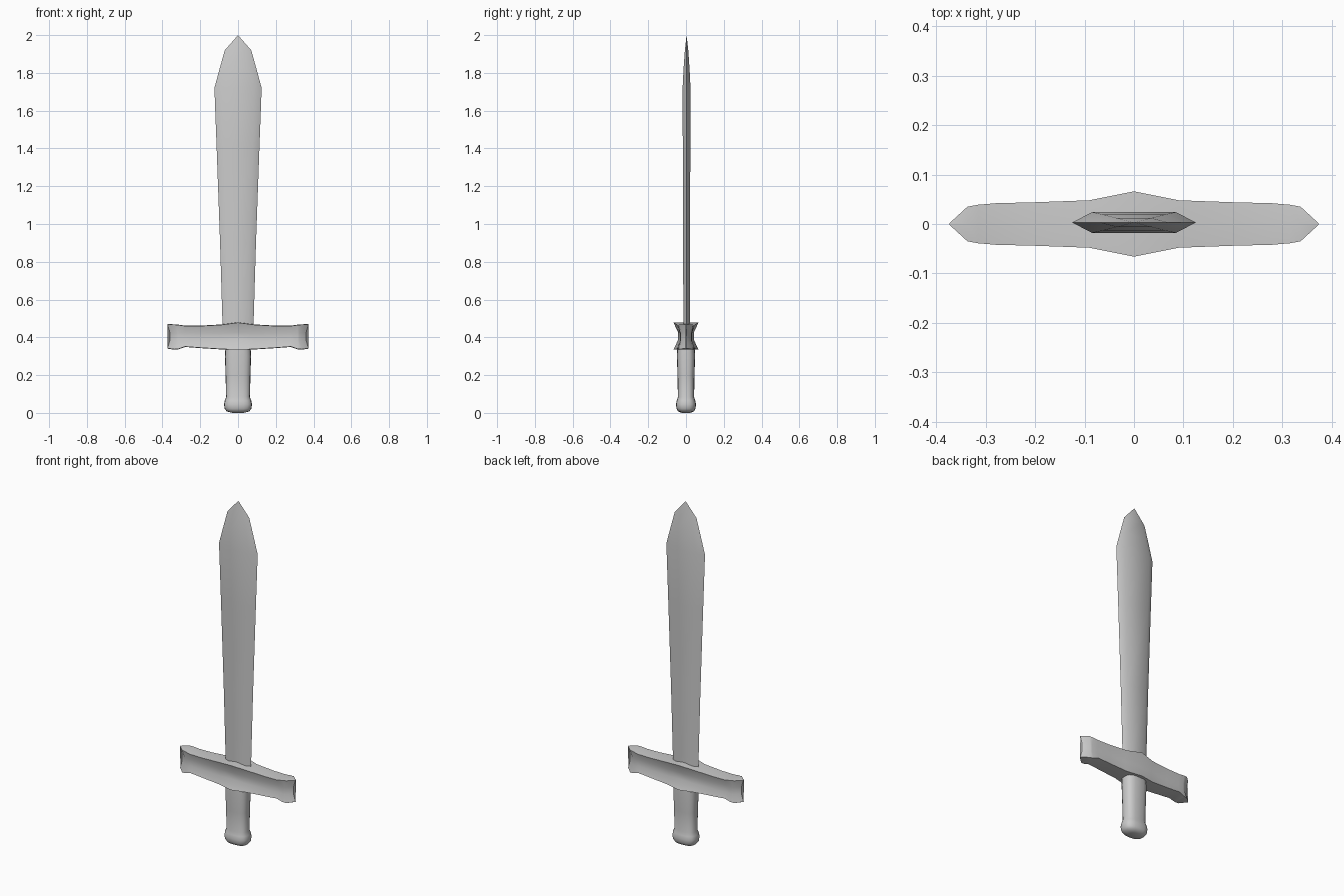
import bpy, bmesh, math

cube = bpy.data.objects.get("Cube")
if cube:
    bpy.data.objects.remove(cube, do_unlink=True)

steel = bpy.data.materials.new("plain_grey")
steel.use_nodes = True
grey = (0.6, 0.6, 0.6, 1)
steel.diffuse_color = grey
steel.node_tree.nodes["Principled BSDF"].inputs["Base Color"].default_value = grey


def loft(name, rings, angle):
    """Skin a list of equal-length closed rings and cap both ends."""
    bm = bmesh.new()
    loops = [[bm.verts.new(p) for p in ring] for ring in rings]
    n = len(loops[0])
    for a, b in zip(loops, loops[1:]):
        for i in range(n):
            j = (i + 1) % n
            bm.faces.new((a[i], a[j], b[j], b[i]))
    bm.faces.new(loops[0])
    bm.faces.new(loops[-1])
    bmesh.ops.remove_doubles(bm, verts=bm.verts, dist=0.0005)
    bmesh.ops.recalc_face_normals(bm, faces=bm.faces)
    mesh = bpy.data.meshes.new(name)
    bm.to_mesh(mesh)
    bm.free()
    mesh.materials.append(steel)
    obj = bpy.data.objects.new(name, mesh)
    bpy.context.collection.objects.link(obj)
    bpy.ops.object.select_all(action='DESELECT')
    obj.select_set(True)
    bpy.context.view_layer.objects.active = obj
    bpy.ops.object.shade_smooth_by_angle(angle=math.radians(angle))
    return obj


# Blade: six-sided section with thin cutting edges (z, half width, flat half width, half depth)
blade_stations = [(0.40, 0.08, 0.052, 0.017), (0.90, 0.095, 0.063, 0.018),
                  (1.40, 0.113, 0.077, 0.02), (1.72, 0.125, 0.085, 0.021),
                  (1.82, 0.098, 0.062, 0.016), (1.92, 0.07, 0.035, 0.009),
                  (2.0, 0.0, 0.0, 0.0)]
blade = loft("blade", [[(w, 0, z), (f, d, z), (-f, d, z), (-w, 0, z), (-f, -d, z), (f, -d, z)]
                       for z, w, f, d in blade_stations], 70)
blade.location.y = 0.003

# Crossguard: waisted section, flared at the top and bottom rims
# (x, rim half depth, waist half depth, bottom z, top z)
half = [(0.0, 0.066, 0.042, 0.335, 0.478), (0.09, 0.048, 0.036, 0.338, 0.466),
        (0.20, 0.044, 0.033, 0.345, 0.46), (0.28, 0.042, 0.031, 0.351, 0.46),
        (0.315, 0.039, 0.03, 0.339, 0.465), (0.337, 0.035, 0.028, 0.337, 0.467),
        (0.373, 0.002, 0.002, 0.342, 0.468)]
stations = [(-x, *rest) for x, *rest in half[:0:-1]] + half


def guard_ring(x, rim, waist, low, high):
    mid = (low + high) / 2
    pinch = x * (0.965 if abs(x) > 0.33 else 1)
    side = [(x, rim, low), (pinch, waist, mid - 0.02), (pinch, waist, mid + 0.02), (x, rim, high)]
    ridge = [(x, 0, high + 0.002)]
    back = [(px, -py, pz) for px, py, pz in reversed(side)]
    return side + ridge + back + [(x, 0, low - 0.002)]


loft("crossguard", [guard_ring(*s) for s in stations], 50)

# Grip and pommel: rounded oval section (z, half width, half depth)
grip_stations = [(0.0, 0.03, 0.022), (0.008, 0.06, 0.042), (0.022, 0.071, 0.05),
                 (0.045, 0.074, 0.053), (0.065, 0.07, 0.049), (0.085, 0.063, 0.043),
                 (0.20, 0.066, 0.045), (0.30, 0.069, 0.048), (0.36, 0.066, 0.046)]


def oval(z, w, d, sides=20, power=0.75):
    ring = []
    for i in range(sides):
        c, s = math.cos(math.tau * i / sides), math.sin(math.tau * i / sides)
        ring.append((math.copysign(abs(c) ** power, c) * w,
                     math.copysign(abs(s) ** power, s) * d, z))
    return ring


loft("grip", [oval(*s) for s in grip_stations], 60)
